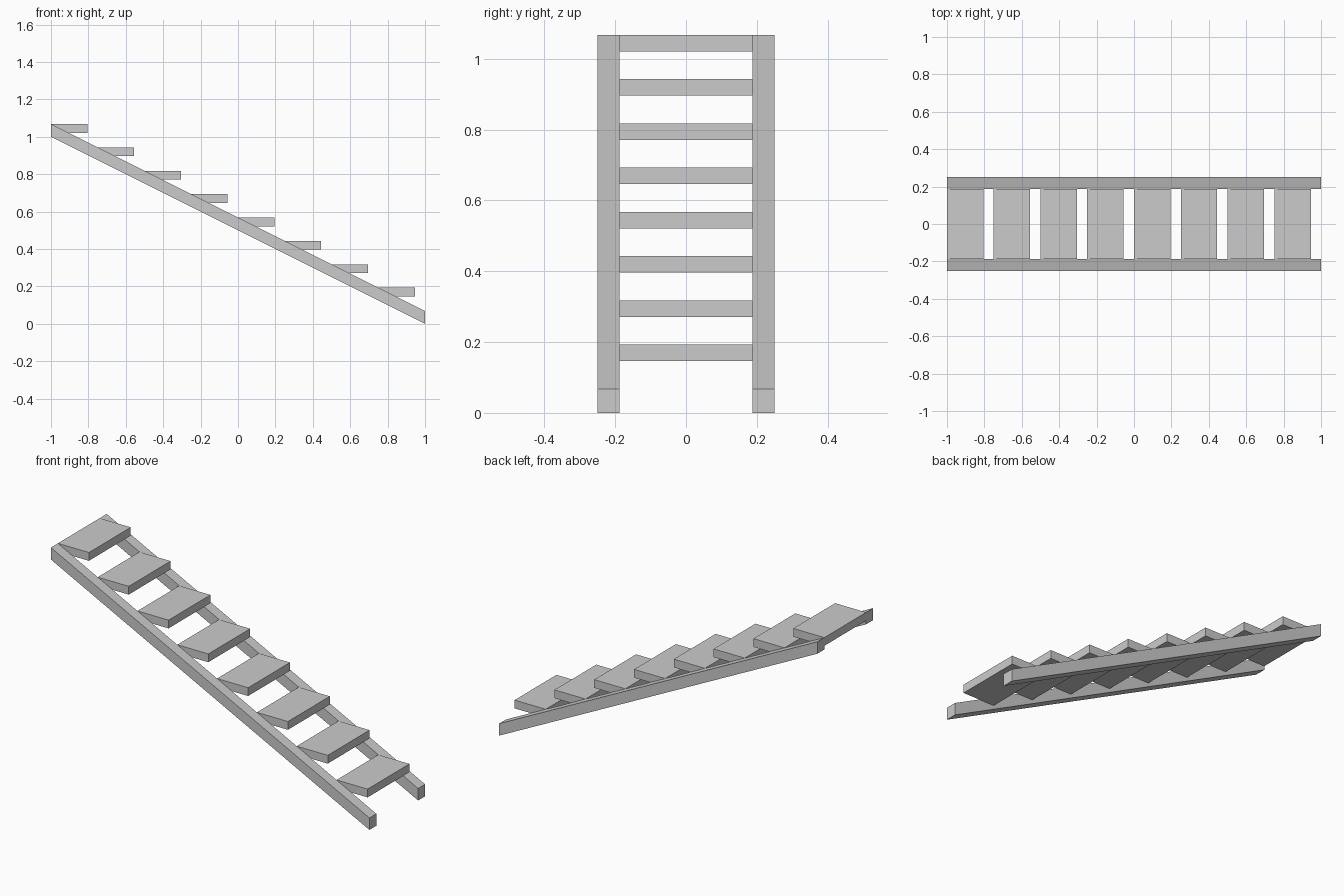
import bpy

if "Cube" in bpy.data.objects:
    bpy.data.objects.remove(bpy.data.objects["Cube"])

STEPS = 8
RUN, RISE = 0.25, 0.125      # spacing of the treads
TOP = 1.068                  # height of the upper end
BEAM = 0.068                 # vertical thickness of the side beams
TREAD_DEPTH, TREAD_THICK = 0.195, 0.047
INNER, OUTER = 0.1875, 0.25  # beam faces across the width


def extrude_y(name, profile, y0, y1):
    """Solid made from an xz profile swept between two y positions."""
    n = len(profile)
    verts = [(x, y, z) for y in (y0, y1) for x, z in profile]
    faces = [list(range(n)), list(range(2 * n - 1, n - 1, -1))]
    faces += [[i, i + n, (i + 1) % n + n, (i + 1) % n] for i in range(n)]
    mesh = bpy.data.meshes.new(name)
    mesh.from_pydata(verts, [], faces)
    mesh.update()
    obj = bpy.data.objects.new(name, mesh)
    bpy.context.collection.objects.link(obj)
    return obj


# Sloping side beams with vertical end cuts
beam = [(-1, TOP - BEAM), (1, 0), (1, BEAM), (-1, TOP)]
extrude_y("front_stringer", beam, -OUTER, -INNER)
extrude_y("back_stringer", beam, INNER, OUTER)

# Flat treads between the beams
for i in range(STEPS):
    x, z = -1 + i * RUN, TOP - i * RISE
    tread = [(x, z - TREAD_THICK), (x + TREAD_DEPTH, z - TREAD_THICK),
             (x + TREAD_DEPTH, z), (x, z)]
    extrude_y(f"tread_{i + 1}", tread, -INNER, INNER)
